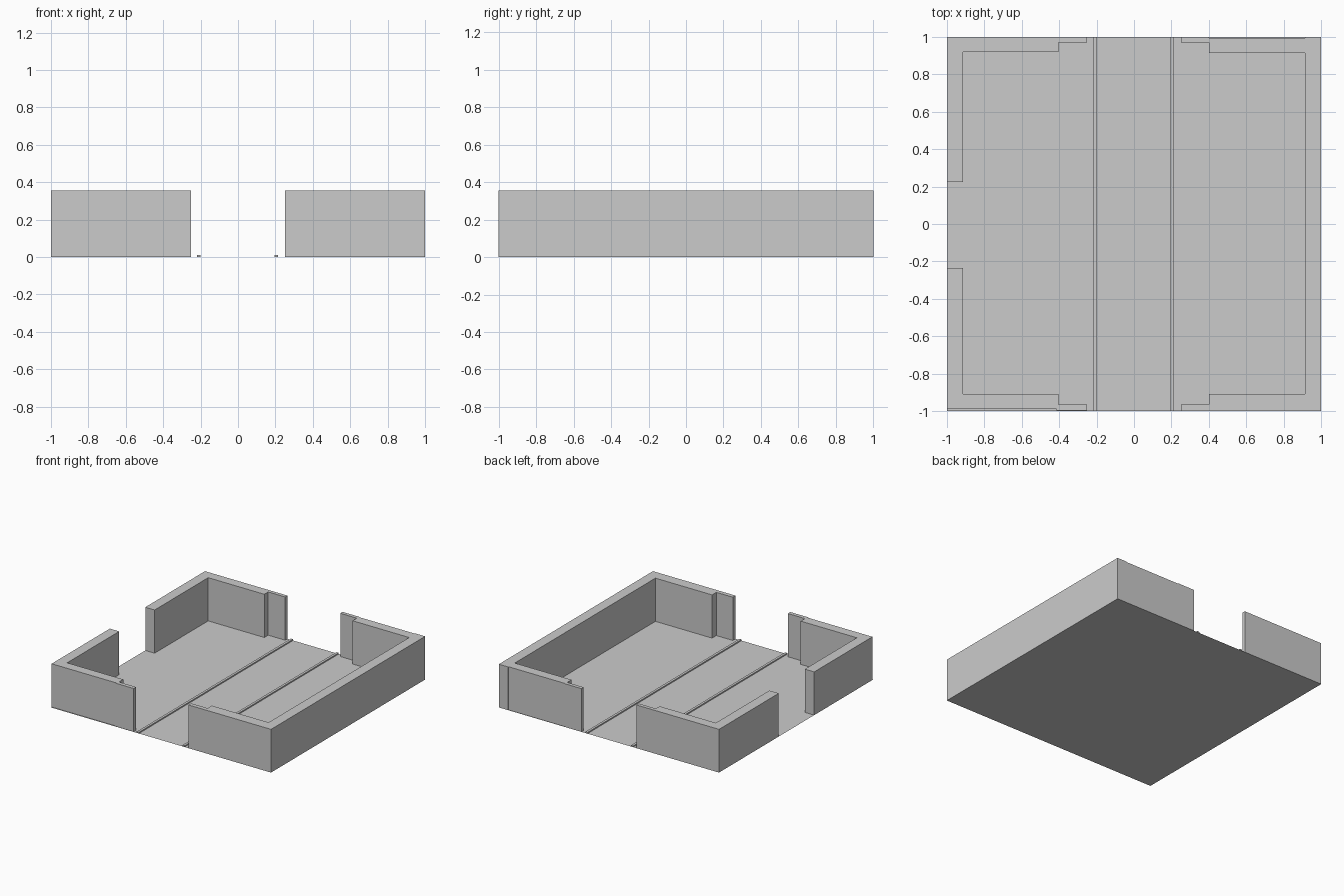
import bpy
import bmesh

if "Cube" in bpy.data.objects:
    bpy.data.objects.remove(bpy.data.objects["Cube"])

WALL_H = 0.355


def make_object(name, bm):
    bmesh.ops.recalc_face_normals(bm, faces=bm.faces)
    mesh = bpy.data.meshes.new(name)
    bm.to_mesh(mesh)
    bm.free()
    obj = bpy.data.objects.new(name, mesh)
    bpy.context.collection.objects.link(obj)
    return obj


def extrude_outline(name, points, height):
    """Extrude a plan outline straight up from z = 0."""
    bm = bmesh.new()
    base = bm.faces.new([bm.verts.new((x, y, 0)) for x, y in points])
    top = bmesh.ops.extrude_face_region(bm, geom=[base], use_keep_orig=True)
    verts = [g for g in top["geom"] if isinstance(g, bmesh.types.BMVert)]
    bmesh.ops.translate(bm, verts=verts, vec=(0, 0, height))
    return make_object(name, bm)


# Floor: a single thin sheet
bm = bmesh.new()
bm.faces.new([bm.verts.new((x, y, 0)) for x, y in
              ((-1, -1), (1, -1), (1, 1), (-1, 1))])
make_object("floor", bm)

# Right wall, wrapping round both corners to thin door jambs
extrude_outline("right_wall", [
    (0.25, -1), (1, -1), (1, 1), (0.915, 1), (0.915, 0.995),
    (0.4, 0.995), (0.4, 1), (0.25, 1), (0.25, 0.97), (0.4, 0.97),
    (0.4, 0.915), (0.915, 0.915), (0.915, -0.91), (0.4, -0.91),
    (0.4, -0.965), (0.25, -0.965)], WALL_H)

# Left corner walls, separated by the side doorway
extrude_outline("back_left_wall", [
    (-1, 0.225), (-0.915, 0.225), (-0.915, 0.92), (-0.405, 0.92),
    (-0.405, 0.97), (-0.25, 0.97), (-0.25, 1), (-1, 1)], WALL_H)
extrude_outline("front_left_wall", [
    (-1, -0.235), (-0.915, -0.235), (-0.915, -0.91), (-0.405, -0.91),
    (-0.405, -0.965), (-0.25, -0.965), (-0.25, -0.997),
    (-0.415, -0.997), (-0.415, -0.99), (-1, -0.99)], WALL_H)

# Low rails running between the front and back openings
for side, x in (("left", -0.21), ("right", 0.205)):
    extrude_outline(side + "_floor_rail", [
        (x - 0.01, -1), (x + 0.01, -1), (x + 0.01, 1), (x - 0.01, 1)], 0.01)
